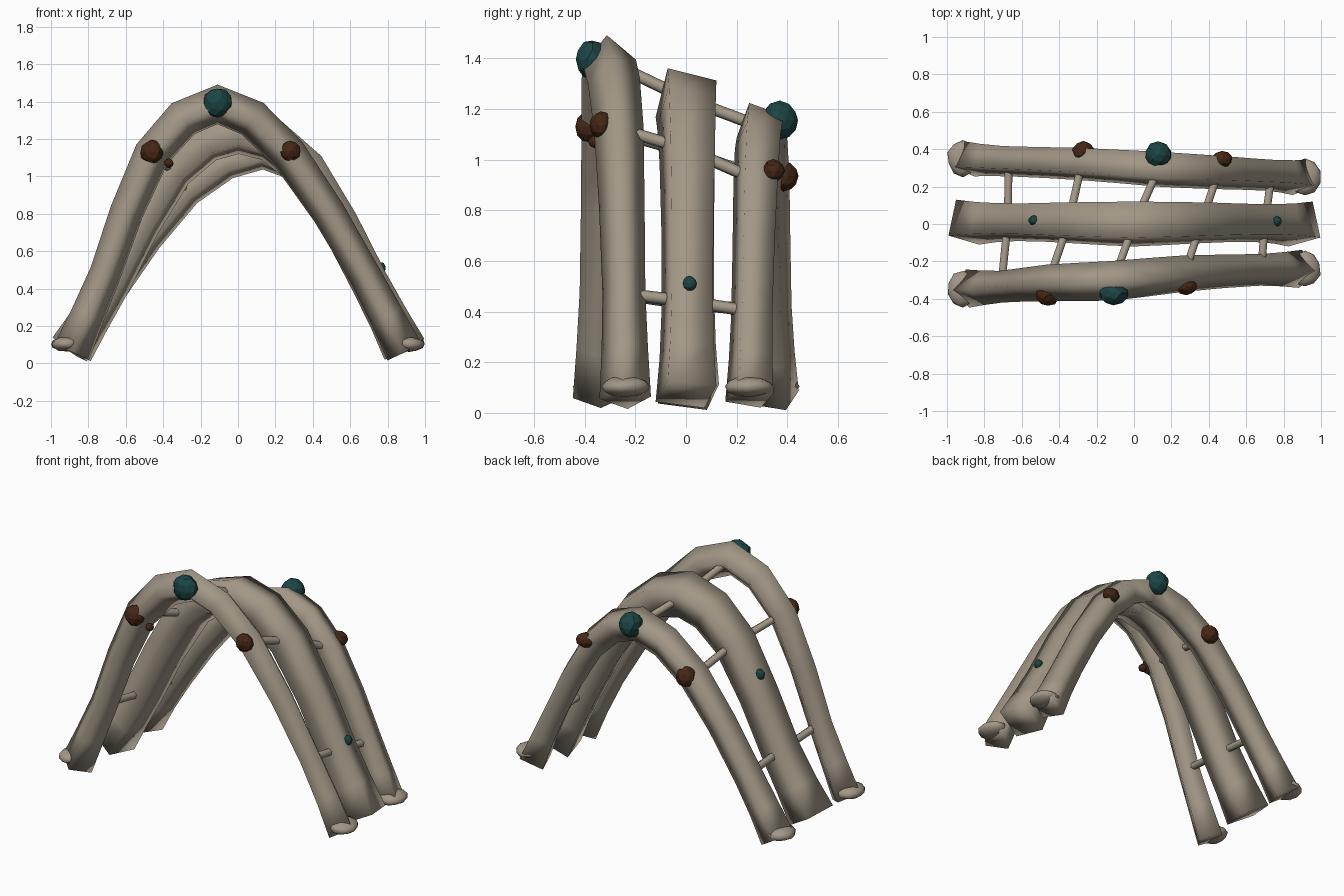
import bpy, bmesh, math, random
from mathutils import Vector

if "Cube" in bpy.data.objects:
    bpy.data.objects.remove(bpy.data.objects["Cube"])

random.seed(4)


def material(name, rgb):
    m = bpy.data.materials.new(name)
    m.diffuse_color = (*rgb, 1)
    m.use_nodes = True
    m.node_tree.nodes["Principled BSDF"].inputs["Base Color"].default_value = m.diffuse_color
    return m


bone = material("bone", (0.36, 0.31, 0.24))
teal = material("teal_growth", (0.012, 0.06, 0.06))
brown = material("brown_growth", (0.06, 0.02, 0.008))


def finish(name, bm, mat, smooth=None):
    bmesh.ops.recalc_face_normals(bm, faces=bm.faces)
    me = bpy.data.meshes.new(name)
    bm.to_mesh(me)
    bm.free()
    me.materials.append(mat)
    ob = bpy.data.objects.new(name, me)
    bpy.context.collection.objects.link(ob)
    if smooth:
        bpy.context.view_layer.objects.active = ob
        ob.select_set(True)
        bpy.ops.object.shade_smooth_by_angle(angle=math.radians(smooth))
        ob.select_set(False)
    return ob


def spline(keys):
    # Catmull-Rom through the keys, one extra point per span
    k = [Vector(p) for p in keys]
    k = [2 * k[0] - k[1]] + k + [2 * k[-1] - k[-2]]
    pts = []
    for i in range(1, len(k) - 2):
        pts += [k[i], (9 * (k[i] + k[i + 1]) - k[i - 1] - k[i + 2]) / 16]
    return pts + [k[-2]]


def tube(name, pts, radii, sides, smooth, phase=0.0):
    # phase: angle of the first corner, from sideways towards outward
    bm = bmesh.new()
    rings = []
    for i, p in enumerate(pts):
        d = (pts[min(i + 1, len(pts) - 1)] - pts[max(i - 1, 0)]).normalized()
        ref = Vector((0, 1, 0)) if abs(d.y) < 0.8 else Vector((0, 0, 1))
        n = d.cross(ref).normalized()
        b = n.cross(d)
        angles = [math.radians(phase) + 2 * math.pi * s / sides for s in range(sides)]
        rings.append([bm.verts.new(p + radii[i] * (b * math.cos(a) + n * math.sin(a)))
                      for a in angles])
    for r0, r1 in zip(rings, rings[1:]):
        for s in range(sides):
            t = (s + 1) % sides
            bm.faces.new((r0[s], r0[t], r1[t], r1[s]))
    bm.faces.new(rings[0])
    bm.faces.new(rings[-1])
    return finish(name, bm, bone, smooth)


def lump(name, loc, size, mat, smooth=None, jitter=0.05):
    bm = bmesh.new()
    bmesh.ops.create_icosphere(bm, subdivisions=2, radius=1)
    for v in bm.verts:
        v.co *= 1 + random.uniform(-jitter, jitter)
        v.co = Vector(loc) + Vector(v.co[i] * size[i] for i in range(3))
    return finish(name, bm, mat, smooth)


# Arched ribs: foot, low rod, shoulder, peak, shoulder, low rod, foot
ribs = {
    "front": [(-.89, -.345, .06), (-.71, -.335, .48), (-.46, -.315, 1.12), (-.11, -.303, 1.385),
              (.27, -.265, 1.12), (.68, -.245, .47), (.89, -.24, .06)],
    "middle": [(-.89, .01, .075), (-.675, .01, .43), (-.35, .005, 1.03), (0, .0, 1.24),
               (.36, .005, 1.04), (.70, .005, .44), (.89, .0, .075)],
    "back": [(-.89, .35, .06), (-.67, .335, .40), (-.28, .32, .92), (.13, .293, 1.13),
             (.45, .275, .92), (.735, .26, .40), (.89, .25, .06)],
}
# Four-sided section: corner angle, then radius from foot to peak
section = {
    "front": (95, [.102, .092, .085, .09, .098, .103, .106]),
    "middle": (121, [.14, .125, .118, .12, .128, .135, .14]),
    "back": (115, [.105, .095, .09, .092, .097, .1, .103]),
}
for name, keys in ribs.items():
    phase, radii = section[name]
    tube(name + "_rib", spline(keys), radii + radii[-2::-1], 4, 180, phase)

# Rods joining neighbouring ribs
for a, b in (("front", "middle"), ("middle", "back")):
    for i in range(1, 6):
        p, q = Vector(ribs[a][i]), Vector(ribs[b][i])
        tube(f"{a}_{b}_rod_{i}", [p, q], [.024] * 2, 6, 70)

# Knobbly feet on the outer ribs
for name in ("front", "back"):
    for i in (0, -1):
        x, y, z = ribs[name][i]
        lump(f"{name}_foot_{'left' if x < 0 else 'right'}",
             (math.copysign(.915, x), y, .103), (.083, .098, .04), bone, 60, 0.06)

# Teal growths on the crests, with two small tips on the middle rib
lump("front_crest_growth", (-.11, -.37, 1.395), (.078, .065, .078), teal)
lump("back_crest_growth", (.13, .37, 1.155), (.073, .072, .075), teal)
lump("middle_growth_left", (-.535, .02, .88), (.03, .027, .035), teal)
lump("middle_growth_right", (.765, .015, .51), (.025, .027, .03), teal)

# Brown growths on the shoulders
lump("front_shoulder_growth_left", (-.46, -.38, 1.13), (.062, .058, .064), brown)
lump("front_shoulder_tip", (-.37, -.36, 1.07), (.025, .025, .025), brown)
lump("front_shoulder_growth_right", (.28, -.335, 1.135), (.055, .045, .055), brown)
lump("back_shoulder_growth_left", (-.27, .385, .935), (.06, .058, .062), brown)
lump("back_shoulder_growth_right", (.47, .345, .955), (.055, .045, .045), brown)
